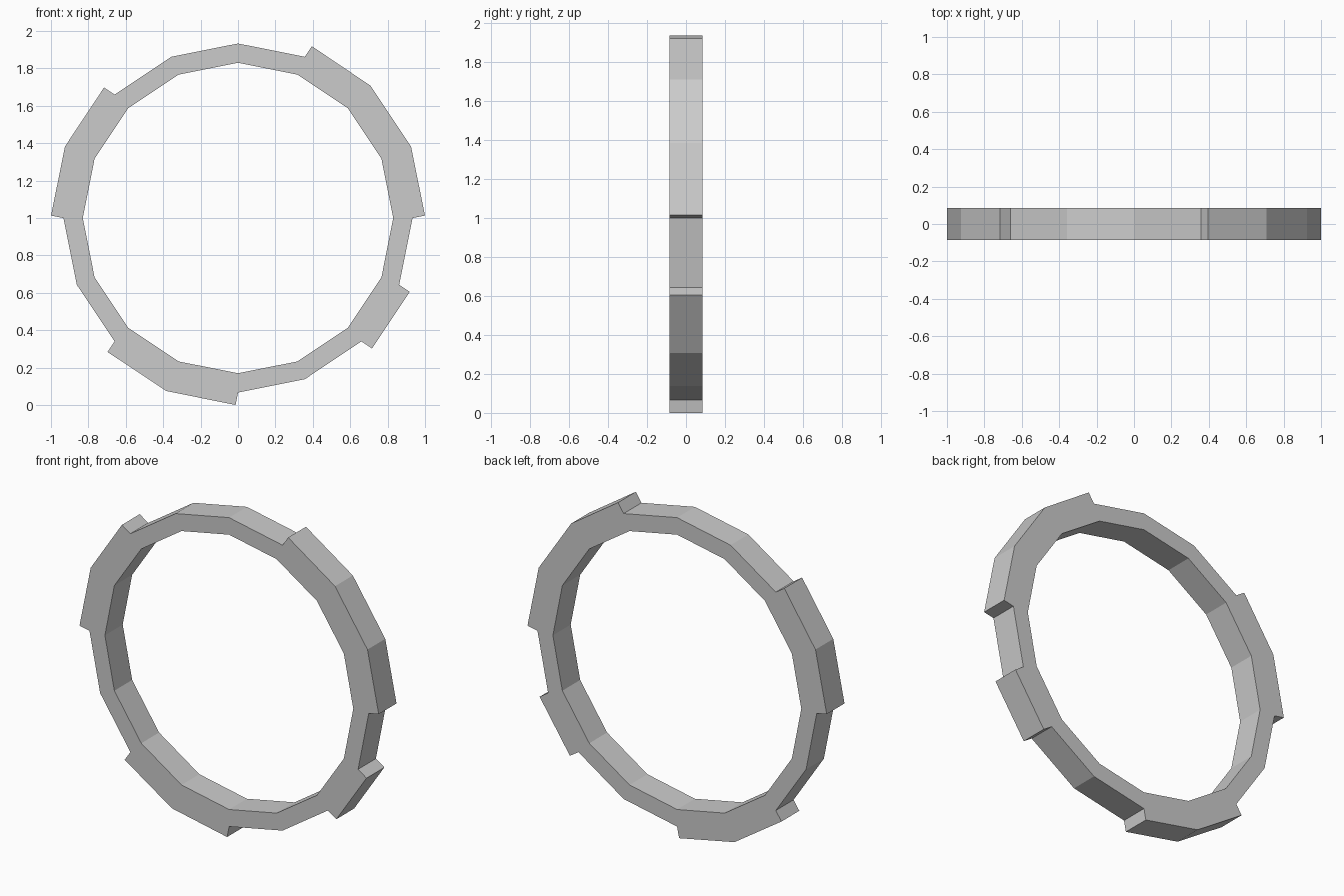
import bpy, bmesh
from math import sin, cos, tau
from mathutils import Vector

if "Cube" in bpy.data.objects:
    bpy.data.objects.remove(bpy.data.objects["Cube"])

SIDES = 16
INNER, OUTER = 0.83, 0.933     # ring radii
STEP = 0.068                   # height of the raised pads
HALF = 0.085                   # half thickness along y
CENTRE = 1.0

# raised pads: (first segment, number of segments), counter-clockwise from +x
PADS = [(0, 3), (6, 2), (10, 2), (14, 1)]

bm = bmesh.new()

# plain 16-sided ring, one square cross-section per corner
rings = []
for i in range(SIDES):
    a = tau * i / SIDES
    rings.append([bm.verts.new((r * cos(a), y, CENTRE + r * sin(a)))
                  for r, y in ((INNER, -HALF), (OUTER, -HALF), (OUTER, HALF), (INNER, HALF))])

outer_faces = []
for i in range(SIDES):
    p, q = rings[i], rings[(i + 1) % SIDES]
    for k in range(4):
        n = (k + 1) % 4
        f = bm.faces.new((p[k], p[n], q[n], q[k]))
        if k == 1:
            outer_faces.append(f)
bmesh.ops.recalc_face_normals(bm, faces=bm.faces[:])

# extrude each pad outward along the averaged normals of its own faces
for start, count in PADS:
    faces = outer_faces[start:start + count]
    result = bmesh.ops.extrude_face_region(bm, geom=faces)["geom"]
    old = [f for f in faces if f.is_valid]
    if old:
        bmesh.ops.delete(bm, geom=old, context='FACES_ONLY')
    tops = [g for g in result if isinstance(g, bmesh.types.BMFace)]
    moves = {}
    for f in tops:
        f.normal_update()
        for v in f.verts:
            moves[v] = moves.get(v, Vector()) + f.normal
    for v, d in moves.items():
        d = d.normalized()
        if d.dot(v.co - Vector((0, 0, CENTRE))) < 0:
            d = -d
        v.co += d * STEP

bmesh.ops.recalc_face_normals(bm, faces=bm.faces[:])
mesh = bpy.data.meshes.new("stepped_ring")
bm.to_mesh(mesh)
bm.free()
ring = bpy.data.objects.new("stepped_ring", mesh)
bpy.context.collection.objects.link(ring)
